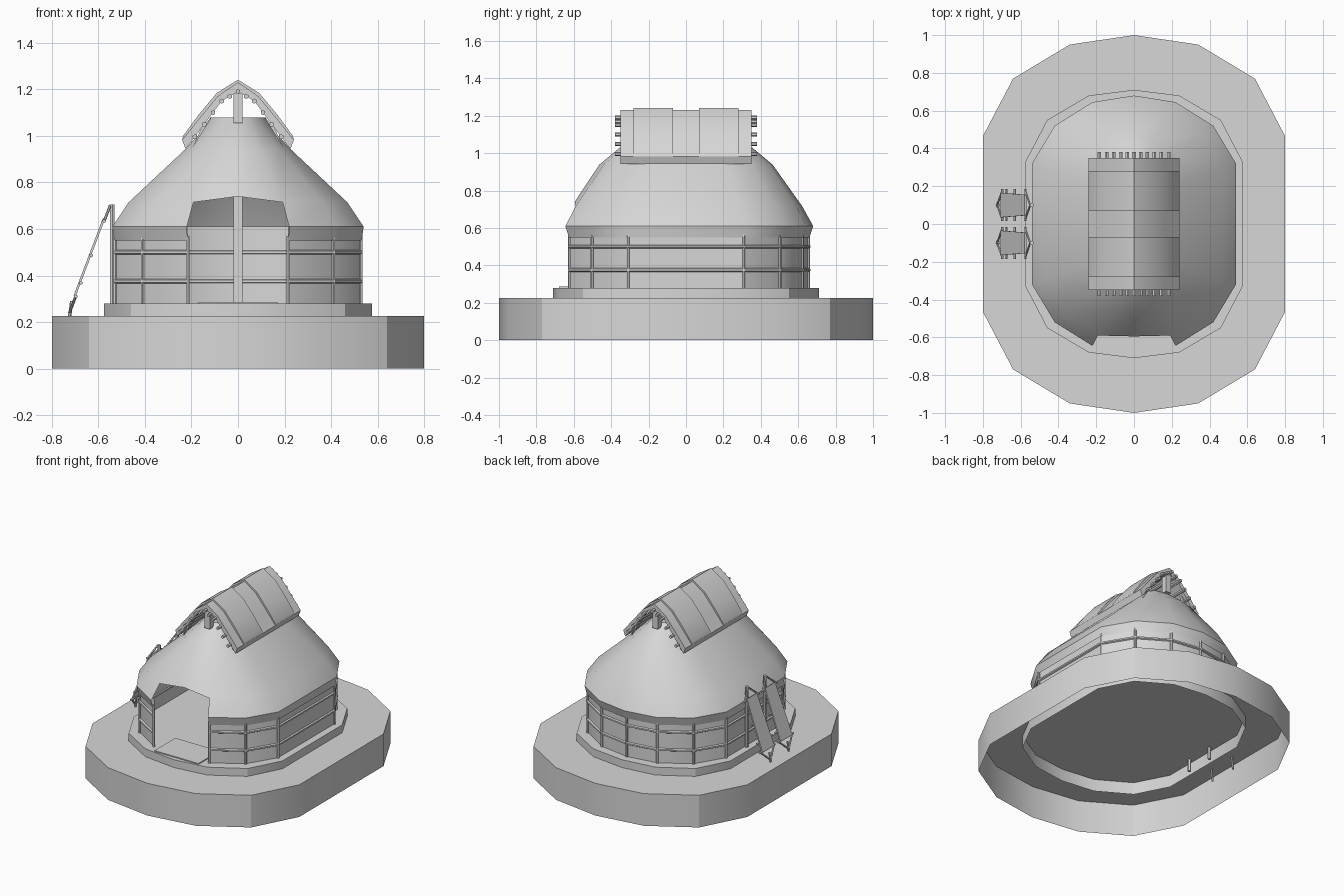
import bpy, bmesh, math
from mathutils import Vector

cube = bpy.data.objects.get("Cube")
if cube:
    bpy.data.objects.remove(cube)

tone = (0.68, 0.68, 0.68, 1)
grey = bpy.data.materials.new("plain_grey")
grey.use_nodes = True
grey.diffuse_color = tone
grey.node_tree.nodes["Principled BSDF"].inputs["Base Color"].default_value = tone


def finish(name, bm, angle=30):
    bmesh.ops.remove_doubles(bm, verts=bm.verts, dist=0.0001)
    mesh = bpy.data.meshes.new(name)
    bm.to_mesh(mesh)
    bm.free()
    mesh.materials.append(grey)
    ob = bpy.data.objects.new(name, mesh)
    bpy.context.collection.objects.link(ob)
    bpy.ops.object.select_all(action='DESELECT')
    ob.select_set(True)
    bpy.context.view_layer.objects.active = ob
    bpy.ops.object.shade_smooth_by_angle(angle=math.radians(angle))


def oval(quarter):
    """Mirror a quarter outline (front middle to side) into a full loop."""
    right = [(x, -y) for x, y in quarter] + [(x, y) for x, y in reversed(quarter)]
    left = [(-x, y) for x, y in reversed(right[1:-1])]
    return right + left


def ring(bm, loop, z, sx=1, sy=1):
    return [bm.verts.new((x * sx, y * sy, z)) for x, y in loop]


def bridge(bm, low, high, skip=()):
    n = len(low)
    for i in range(n):
        if i not in skip:
            j = (i + 1) % n
            bm.faces.new((low[i], low[j], high[j], high[i]))


def open_tub(name, loop, bottom, top):
    """Side wall with a lid and no underside."""
    bm = bmesh.new()
    lid = ring(bm, loop, top)
    bridge(bm, ring(bm, loop, bottom), lid)
    bm.faces.new(lid)
    finish(name, bm)


def rods(name, pairs, radius, sides=6):
    bm = bmesh.new()
    for a, b in pairs:
        a, b = Vector(a), Vector(b)
        made = bmesh.ops.create_cone(bm, cap_ends=True, segments=sides, radius1=radius,
                                     radius2=radius, depth=(b - a).length)["verts"]
        turn = (b - a).to_track_quat('Z', 'Y')
        for v in made:
            v.co = turn @ v.co + (a + b) / 2
    finish(name, bm, 40)


def box(name, x0, x1, y0, y1, z0, z1):
    bm = bmesh.new()
    bmesh.ops.create_cube(bm, size=1)
    for v in bm.verts:
        v.co = (x1 if v.co.x > 0 else x0, y1 if v.co.y > 0 else y0, z1 if v.co.z > 0 else z0)
    finish(name, bm)


def slab_between(name, corners, offset):
    """Solid made by sweeping a flat outline along an offset."""
    bm = bmesh.new()
    low = [bm.verts.new(c) for c in corners]
    high = [bm.verts.new(Vector(c) + Vector(offset)) for c in corners]
    bridge(bm, low, high)
    bm.faces.new(low[::-1])
    bm.faces.new(high)
    bmesh.ops.recalc_face_normals(bm, faces=bm.faces)
    finish(name, bm)


def prism_y(name, profile, y0, y1):
    slab_between(name, [(x, y0, z) for x, z in profile], (0, y1 - y0, 0))


slab_loop = oval([(0, 1), (0.34, 0.95), (0.64, 0.77), (0.80, 0.465)])
plinth_loop = oval([(0, 0.71), (0.24, 0.68), (0.46, 0.55), (0.575, 0.33)])
hut_loop = oval([(0, 0.68), (0.22, 0.645), (0.42, 0.52), (0.54, 0.32)])
doorway = (0, len(hut_loop) - 1)

# Hollow ground slab, and plinth whose skirt reaches down through its lid
open_tub("ground_slab", slab_loop, 0, 0.225)
open_tub("plinth", plinth_loop, 0.14, 0.28)

# Wall, left open at the doorway
bm = bmesh.new()
bridge(bm, ring(bm, hut_loop, 0.28, 0.973, 0.96), ring(bm, hut_loop, 0.61, 0.973, 0.96), doorway)
finish("wall", bm)

# Roof shell: eaves band, shoulder and tapering crown
bm = bmesh.new()
levels = [(0.55, 0.985, 0.97), (0.61, 1, 1), (0.715, 0.87, 0.915),
          (0.94, 0.425, 0.68), (1.03, 0.27, 0.52), (1.08, 0.22, 0.42)]
rings = [ring(bm, hut_loop, *level) for level in levels]
rings[2][0].co = (0, -0.595, 0.74)
for i in range(len(rings) - 1):
    bridge(bm, rings[i], rings[i + 1], doorway if i < 2 else ())
bm.faces.new(rings[-1])
bmesh.ops.delete(bm, geom=[v for v in bm.verts if not v.link_faces], context='VERTS')
finish("roof_shell", bm, 35)

# Wall posts and horizontal rails
posts = [(x * 0.977, y * 0.965) for x, y in hut_loop]
rods("wall_posts", [((x, y, 0.28), (x, y, 0.57)) for x, y in posts[1:]], 0.008)
rail_pairs = []
for z in (0.375, 0.5):
    for a, b in zip(posts[1:-1], posts[2:]):
        rail_pairs.append(((*a, z), (*b, z)))
rods("wall_rails", rail_pairs, 0.01)

# Door step and centre post
box("door_mat", -0.17, 0.17, -0.68, -0.45, 0.28, 0.287)
box("centre_post", -0.02, 0.02, -0.02, 0.02, 0.28, 1.08)

# Curved ridge cover with two raised panels
half = [(0, 1.23), (0.086, 1.172), (0.165, 1.077), (0.24, 0.983)]
inner = [(0, 1.19), (0.07, 1.15), (0.145, 1.05), (0.225, 0.943)]


def arch(outer, under):
    def full(pts):
        return [(-x, z) for x, z in reversed(pts[1:])] + pts
    return full(outer) + full(under)[::-1]


prism_y("ridge_cover", arch(half, inner), -0.35, 0.35)
raised = [(x + (0.006 if x else 0), z + 0.012) for x, z in half]
raised[-1] = (0.236, 1.0)
for label, y in (("front", -0.28), ("back", 0.07)):
    prism_y(label + "_cover_panel", arch(raised, half), y, y + 0.21)

# Purlin rods poking out of both cover ends
spots = []
for a, b in zip(inner, inner[1:]):
    for t in (0, 0.5):
        spots.append((a[0] + (b[0] - a[0]) * t, a[1] + (b[1] - a[1]) * t))
spots = spots + [(-x, z) for x, z in spots if x > 0]
rods("cover_purlins", [((x, -0.38, z), (x, 0.38, z)) for x, z in spots], 0.011)

# Gable posts and triangular brackets holding the cover
for label, y in (("front", -0.32), ("back", 0.32)):
    box(label + "_gable_post", -0.02, 0.02, y - 0.02, y + 0.02, 1.055, 1.2)
    for side, s in (("left", 1), ("right", -1)):
        prism_y(f"{label}_{side}_gable_bracket",
                [(s * 0.11, 1.085), (s * 0.155, 1.04), (s * 0.195, 0.95)], y - 0.01, y + 0.01)

# Two sloping drying racks leaning on poles at one side
head, foot = Vector((-0.55, 0, 0.70)), Vector((-0.73, 0, 0.225))
for label, y in (("front", -0.1), ("back", 0.1)):
    def spot(t, side):
        return head.lerp(foot, t) + Vector((0, y + side, 0))
    slab_between(label + "_rack_sheet",
                 [spot(0.12, -0.055), spot(0.12, 0.055), spot(0.82, 0.065), spot(0.82, -0.065)],
                 (-0.009, 0, 0.004))
    rods(label + "_rack_rungs", [(spot(t, -0.085), spot(t, 0.085)) for t in (0.14, 0.45, 0.7, 0.82)], 0.008)
    rods(label + "_rack_cords", [(spot(e, 0), spot(t, s * 0.075))
                                 for e, t in ((0, 0.14), (0.97, 0.82)) for s in (-1, 1)], 0.006)
    rods(label + "_rack_pole", [((-0.54, y, 0.14), (-0.54, y, 0.705))], 0.011)
    rods(label + "_rack_stake", [((-0.735, y, 0.14), (-0.715, y, 0.29))], 0.007)
